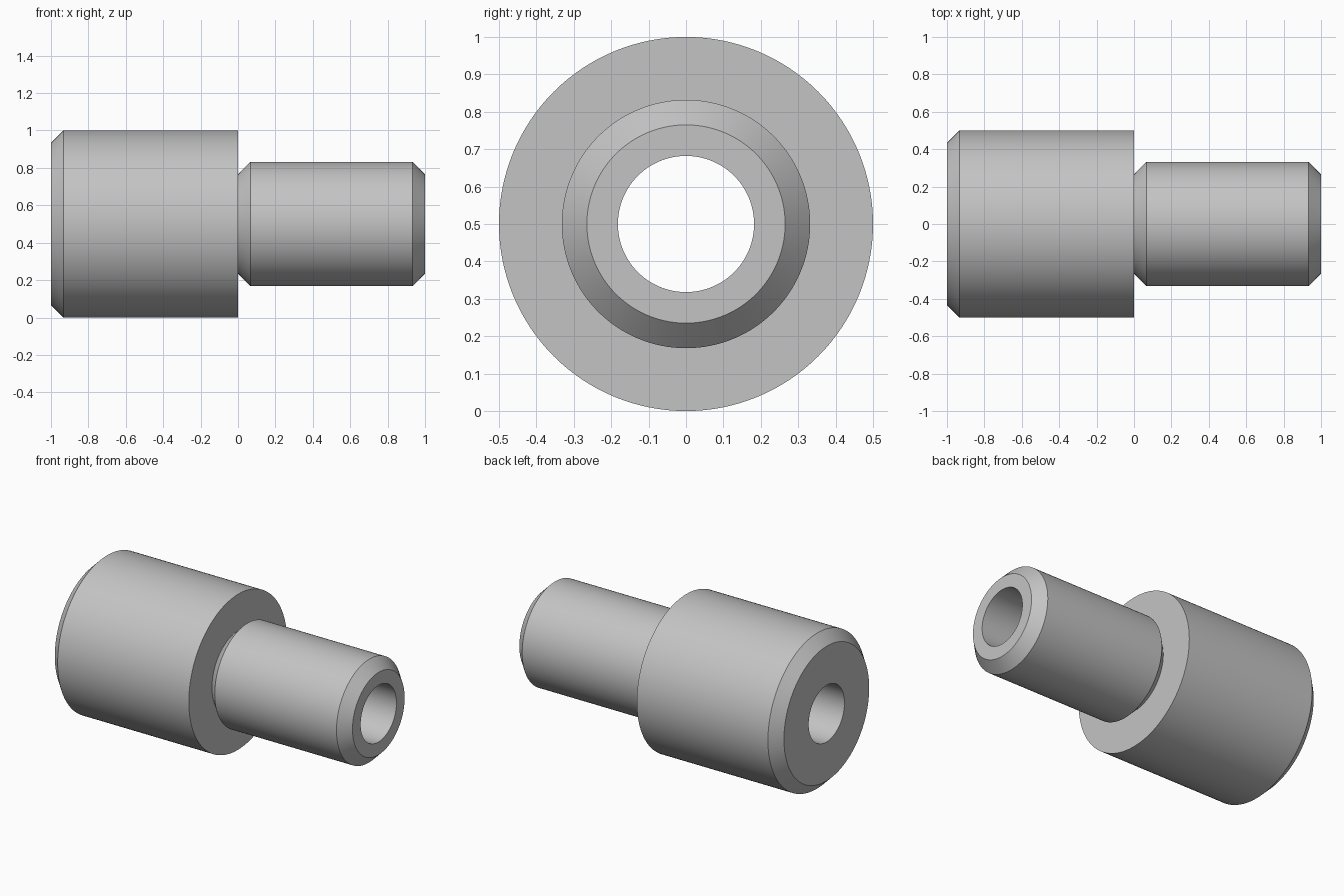
import bpy, bmesh, math

if "Cube" in bpy.data.objects:
    bpy.data.objects.remove(bpy.data.objects["Cube"])

SEGMENTS = 128
BORE, BIG, SMALL, CHAMFER = 0.182, 0.5, 0.332, 0.067

# Closed half-section of the stepped bushing: (position along x, radius)
section = [
    (-1, BORE),
    (-1, BIG - CHAMFER), (-1 + CHAMFER, BIG), (0, BIG),             # wide body
    (0, SMALL - CHAMFER), (CHAMFER, SMALL),                         # undercut at the shoulder
    (1 - CHAMFER, SMALL), (1, SMALL - CHAMFER), (1, BORE),          # narrow spigot
]

# Revolve the section around the x axis
bm = bmesh.new()
rings = []
for i in range(SEGMENTS):
    a = 2 * math.pi * i / SEGMENTS
    rings.append([bm.verts.new((x, r * math.cos(a), r * math.sin(a))) for x, r in section])
n = len(section)
for i in range(SEGMENTS):
    a, b = rings[i], rings[(i + 1) % SEGMENTS]
    for j in range(n):
        k = (j + 1) % n
        bm.faces.new((a[j], a[k], b[k], b[j]))
bmesh.ops.recalc_face_normals(bm, faces=bm.faces)

mesh = bpy.data.meshes.new("stepped_bushing")
bm.to_mesh(mesh)
bm.free()

# Plain grey metal
grey = bpy.data.materials.new("grey")
grey.diffuse_color = (0.55, 0.55, 0.55, 1)
grey.use_nodes = True
grey.node_tree.nodes["Principled BSDF"].inputs["Base Color"].default_value = grey.diffuse_color
mesh.materials.append(grey)

bushing = bpy.data.objects.new("stepped_bushing", mesh)
bushing.location.z = BIG
bpy.context.collection.objects.link(bushing)
bpy.context.view_layer.objects.active = bushing
bushing.select_set(True)
bpy.ops.object.shade_smooth_by_angle(angle=math.radians(30))
